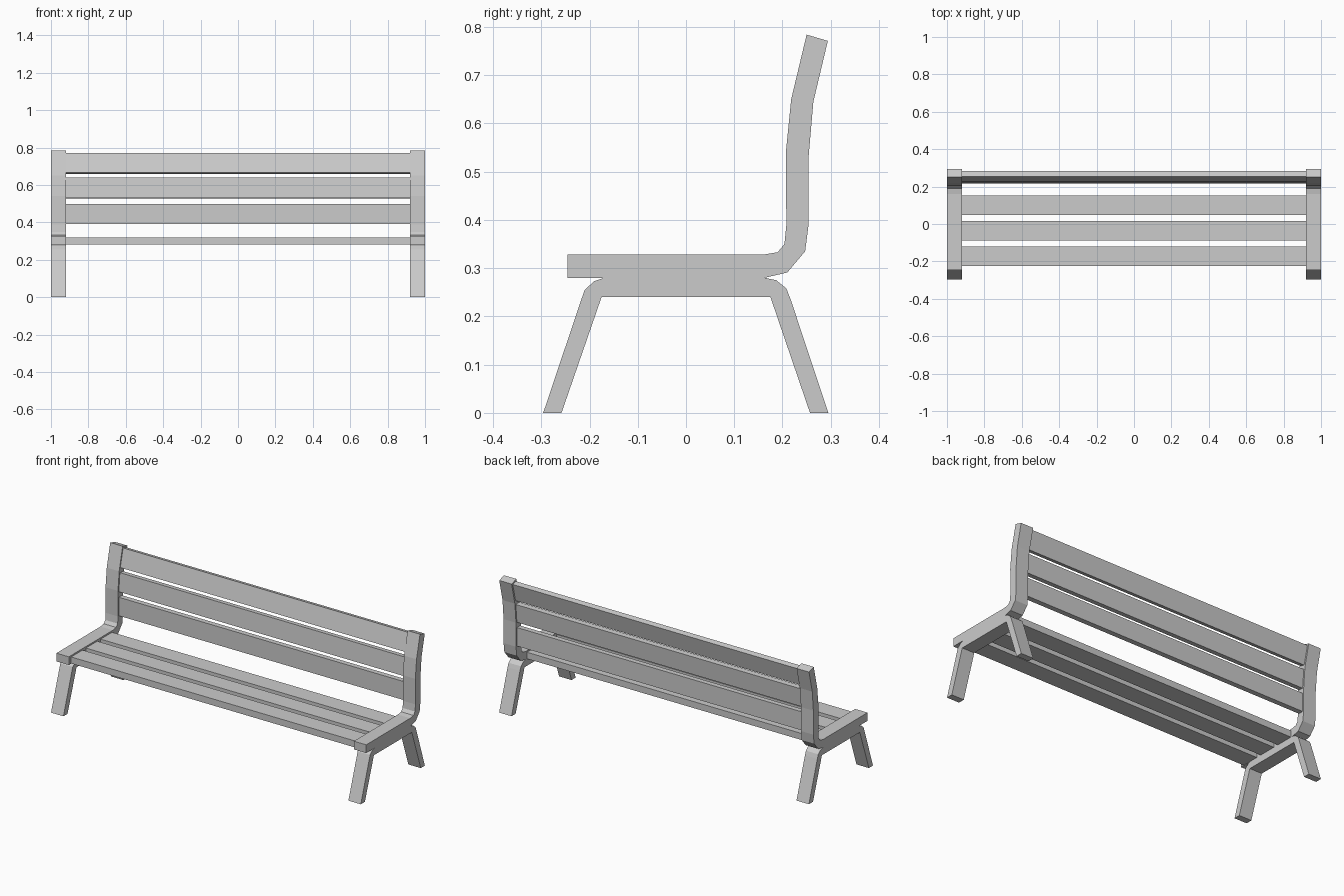
import bpy, bmesh, math

if "Cube" in bpy.data.objects:
    bpy.data.objects.remove(bpy.data.objects["Cube"])

INNER, OUTER = 0.92, 1.0


def extrude_profile(name, pts, x0, x1):
    """Extrude a closed (y, z) outline along x."""
    bm = bmesh.new()
    face = bm.faces.new([bm.verts.new((x0, y, z)) for y, z in pts])
    res = bmesh.ops.extrude_face_region(bm, geom=[face])
    moved = [g for g in res["geom"] if isinstance(g, bmesh.types.BMVert)]
    bmesh.ops.translate(bm, verts=moved, vec=(x1 - x0, 0, 0))
    bmesh.ops.recalc_face_normals(bm, faces=bm.faces)
    mesh = bpy.data.meshes.new(name)
    bm.to_mesh(mesh)
    bm.free()
    obj = bpy.data.objects.new(name, mesh)
    bpy.context.collection.objects.link(obj)
    return obj


def slat(name, y, z, width, thick, tilt=0.0):
    """Board spanning between the frames; tilt turns it about x."""
    c, s = math.cos(tilt), math.sin(tilt)
    hw, ht = width / 2, thick / 2
    corners = [(-hw, -ht), (hw, -ht), (hw, ht), (-hw, ht)]
    pts = [(y + c * a - s * b, z + s * a + c * b) for a, b in corners]
    return extrude_profile(name, pts, -INNER, INNER)


# Bent bar carrying the seat and the backrest
seat_back = [(-0.246, 0.28), (-0.246, 0.328), (0.16, 0.328), (0.19, 0.333),
             (0.204, 0.35), (0.208, 0.39), (0.207, 0.54), (0.218, 0.65),
             (0.25, 0.784), (0.294, 0.771), (0.264, 0.645), (0.254, 0.53),
             (0.254, 0.39), (0.247, 0.335), (0.21, 0.291), (0.163, 0.28)]

# Splayed legs joined by a rail under the seat
legs = [(-0.296, 0), (-0.258, 0), (-0.175, 0.24), (0.175, 0.24),
        (0.257, 0), (0.295, 0), (0.217, 0.235), (0.208, 0.258),
        (0.187, 0.275), (0.163, 0.28), (-0.17, 0.28), (-0.19, 0.273),
        (-0.21, 0.255), (-0.217, 0.235)]

for side, x0, x1 in (("left", -OUTER, -INNER), ("right", INNER, OUTER)):
    extrude_profile(f"{side}_seat_back_frame", seat_back, x0, x1)
    extrude_profile(f"{side}_leg_frame", legs, x0, x1)

# Seat boards
for i, y in enumerate((-0.172, -0.036, 0.1)):
    slat(f"seat_slat_{i + 1}", y, 0.3, 0.105, 0.038)

# Backrest boards follow the curve of the frame
for i, (y, z, lean) in enumerate(((0.231, 0.445, 0), (0.235, 0.584, 5), (0.256, 0.716, 14))):
    slat(f"back_slat_{i + 1}", y, z, 0.108, 0.03, math.radians(90 - lean))
